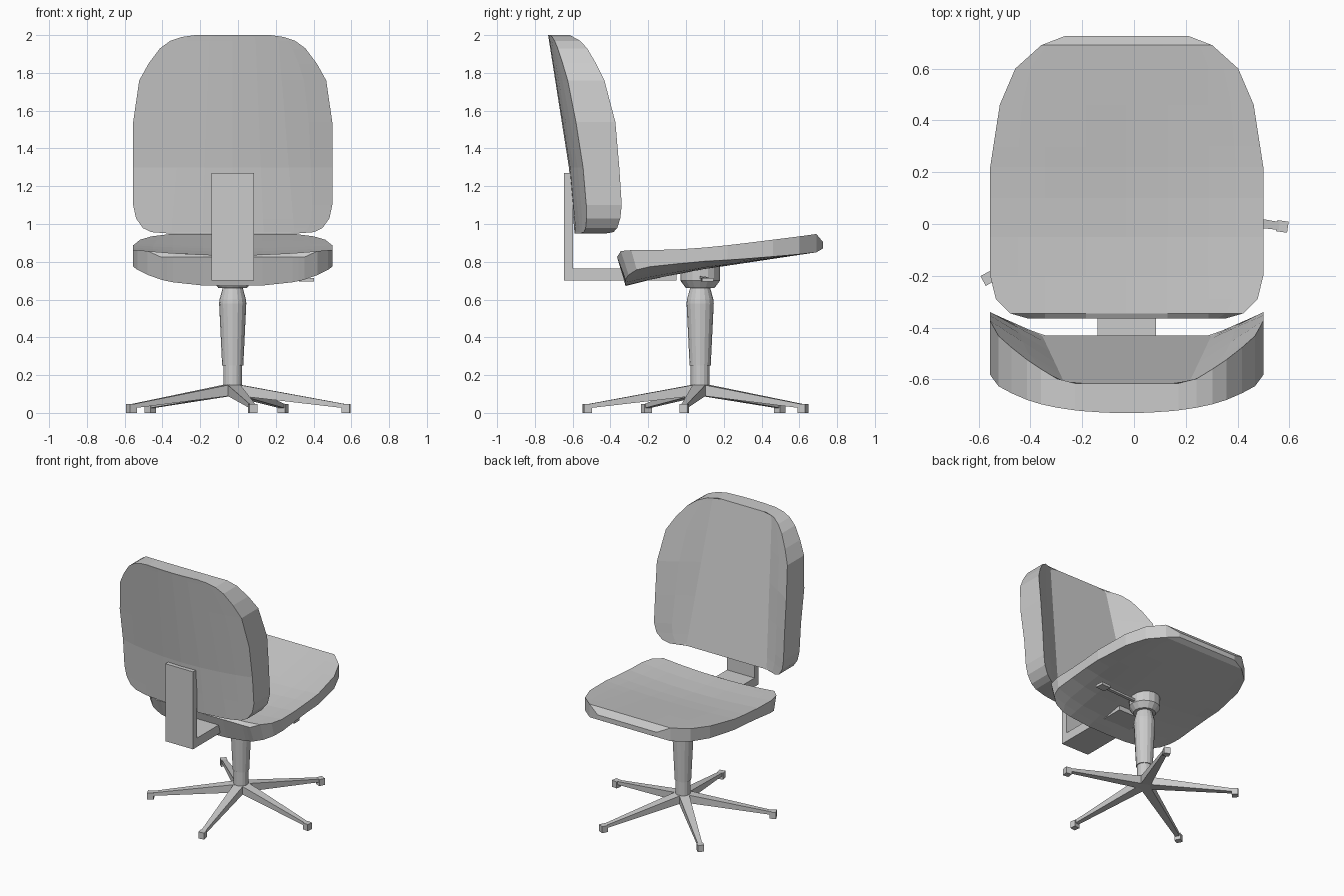
import bpy, bmesh
from math import cos, sin, radians, pi
from mathutils import Vector

if "Cube" in bpy.data.objects:
    bpy.data.objects.remove(bpy.data.objects["Cube"])

CX, CY, HALF = -0.028, 0.075, 0.527


def interp(table, v):
    """Piecewise-linear lookup in a list of (key, value) pairs."""
    if v <= table[0][0]:
        return table[0][1]
    for (a, p), (b, q) in zip(table, table[1:]):
        if v <= b:
            return p + (q - p) * (v - a) / (b - a)
    return table[-1][1]


def make(name, verts, faces):
    me = bpy.data.meshes.new(name)
    bm = bmesh.new()
    vs = [bm.verts.new(v) for v in verts]
    for f in faces:
        bm.faces.new([vs[i] for i in f])
    bmesh.ops.recalc_face_normals(bm, faces=bm.faces)
    bm.to_mesh(me)
    bm.free()
    ob = bpy.data.objects.new(name, me)
    bpy.context.collection.objects.link(ob)
    return ob


def cushion(name, rows, width, crease, side_a, side_b):
    """Closed pad: two surfaces over rows of varying width, joined by a rim."""
    verts = []
    for surf in (side_a, side_b):
        for r in rows:
            hw = interp(width, r) / HALF
            c = min(crease(r), 0.85 * hw)
            half = [c / 2, c, (c + hw) / 2, hw]
            for u in [-h for h in reversed(half)] + [0] + half:
                verts.append(surf(u, r))
    n, m = len(rows), 9
    ids = [[[s * n * m + i * m + j for j in range(m)] for i in range(n)] for s in (0, 1)]
    faces = [(g[i][j], g[i][j + 1], g[i + 1][j + 1], g[i + 1][j])
             for g in ids for i in range(n - 1) for j in range(m - 1)]
    border = ([(0, j) for j in range(m)] + [(i, m - 1) for i in range(1, n)]
              + [(n - 1, j) for j in range(m - 2, -1, -1)] + [(i, 0) for i in range(n - 2, 0, -1)])
    for (i, j), (k, l) in zip(border, border[1:] + border[:1]):
        faces.append((ids[0][i][j], ids[0][k][l], ids[1][k][l], ids[1][i][j]))
    return make(name, verts, faces)


def beam(name, start, end, size_a, size_b):
    """Tapered rectangular bar; sizes are (width, height) at each end."""
    a, b = Vector(start), Vector(end)
    d = (b - a).normalized()
    up = Vector((0, 1, 0)) if abs(d.z) > 0.9 else Vector((0, 0, 1))
    side = d.cross(up).normalized()
    verts = [p + side * sx * w / 2 + up * sz * h / 2
             for p, (w, h) in ((a, size_a), (b, size_b))
             for sx, sz in ((-1, -1), (1, -1), (1, 1), (-1, 1))]
    faces = [(3, 2, 1, 0), (4, 5, 6, 7)] + [(i, (i + 1) % 4, (i + 1) % 4 + 4, i + 4) for i in range(4)]
    return make(name, verts, faces)


def lathe(name, profile, n=16):
    verts = [(CX + r * cos(2 * pi * k / n), CY + r * sin(2 * pi * k / n), z)
             for r, z in profile for k in range(n)]
    faces = [(i * n + k, i * n + (k + 1) % n, (i + 1) * n + (k + 1) % n, (i + 1) * n + k)
             for i in range(len(profile) - 1) for k in range(n)]
    faces += [tuple(range(n)), tuple(range(len(verts) - n, len(verts)))]
    return make(name, verts, faces)


# Seat: saddle-shaped pad, dished at the back and rising to the front
seat_w = [(-.365, .38), (-.345, .45), (-.29, .505), (-.2, .527), (.22, .527),
          (.46, .49), (.6, .43), (.69, .33), (.725, .24)]
seat_top = [(-.365, .825), (-.345, .865), (-.2, .862), (0, .866), (.2, .885), (.69, .947), (.725, .905)]
seat_dip = [(-.365, 0), (-.345, .03), (0, .025), (.69, 0)]
seat_low = [(-.365, .672), (.07, .757), (.29, .79), (.69, .85), (.725, .87)]
seat_lift = [(-.365, .09), (-.2, .07), (.22, .03), (.7, 0)]
low_shift = [(-.365, .045), (-.2, .01), (0, 0)]


def seat_upper(u, y):
    return CX + HALF * u, y, interp(seat_top, y) - interp(seat_dip, y) * (1 - u * u)


def seat_lower(u, y):
    return (CX + HALF * u, y + interp(low_shift, y),
            interp(seat_low, y) + interp(seat_lift, y) * abs(u) ** 3)


cushion("seat", [-.365, -.345, -.29, -.2, -.05, .1, .22, .3, .46, .6, .69, .725],
        seat_w, lambda y: 0.6, seat_upper, seat_lower)

# Backrest: flat centre panel with forward wings, curved rear shell
back_w = [(.95, .34), (.957, .43), (.978, .475), (1.03, .512), (1.1, .527), (1.54, .527),
          (1.76, .495), (1.85, .445), (1.93, .385), (1.97, .33), (1.99, .27), (2, .2)]
back_rear = [(.95, -.59), (1.3, -.62), (2, -.73)]
wing = [(.95, .09), (1.15, .125), (1.54, .16)]


def crease(z):
    return 0.62 - 0.165 * (z - .95) / 1.05


def back_front(u, z):
    c = crease(z)
    y = -.43 - .185 * (z - .95) / 1.05
    return CX + HALF * u, y + interp(wing, z) * max(0, (abs(u) - c) / (1 - c)), z


def back_shell(u, z):
    return CX + HALF * u, interp(back_rear, z) + .075 * u * u, z


cushion("backrest", [.95, .957, .978, 1.03, 1.1, 1.3, 1.54, 1.76, 1.85, 1.93, 1.97, 1.99, 2],
        back_w, crease, back_front, back_shell)

# L-shaped bracket joining seat and backrest
prof = [(-.645, .70), (-.05, .70), (-.05, .765), (-.598, .765), (-.598, 1.27), (-.645, 1.27)]
make("back_bracket", [(x, y, z) for x in (-.14, .085) for y, z in prof],
     [tuple(range(6)), tuple(range(6, 12))] + [(i, (i + 1) % 6, (i + 1) % 6 + 6, i + 6) for i in range(6)])

# Gas column with sleeve, and swivel hub under the seat
lathe("lower_column", [(.05, .09), (.05, .27)])
lathe("column_sleeve", [(.056, .25), (.072, .58), (.07, .60), (.055, .655), (.055, .68)])
lathe("swivel_hub", [(.06, .66), (.075, .66), (.105, .70), (.105, .785)])

# Height lever
beam("lever_rod", (CX, CY, .72), (.34, .11, .708), (.022, .016), (.022, .016))
beam("lever_handle", (.325, .11, .705), (.40, .115, .705), (.06, .02), (.06, .02))

# Five-spoke base with block feet
for k in range(5):
    a = radians(-8 + 72 * k)
    d = Vector((cos(a), sin(a), 0))
    c = Vector((CX, CY, 0))
    beam(f"base_leg_{k + 1}", c + d * .02 + Vector((0, 0, .122)), c + d * .60 + Vector((0, 0, .036)),
         (.07, .06), (.03, .022))
    beam(f"foot_{k + 1}", c + d * .585 + Vector((0, 0, .024)), c + d * .628 + Vector((0, 0, .024)),
         (.043, .048), (.043, .048))
